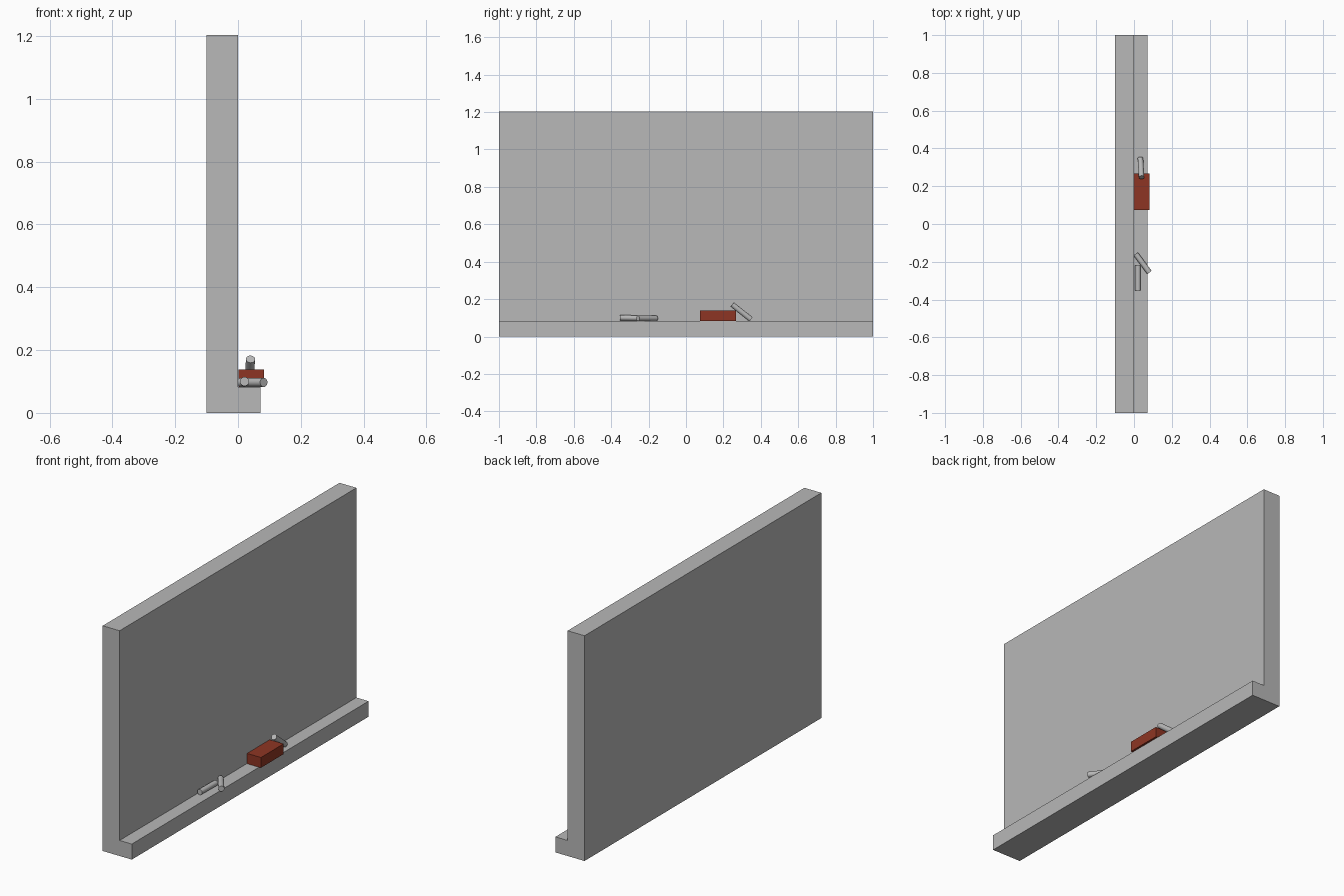
import bpy, bmesh
from mathutils import Vector

if "Cube" in bpy.data.objects:
    bpy.data.objects.remove(bpy.data.objects["Cube"])


def material(name, rgb):
    m = bpy.data.materials.new(name)
    m.diffuse_color = (*rgb, 1.0)
    m.use_nodes = True
    m.node_tree.nodes["Principled BSDF"].inputs["Base Color"].default_value = m.diffuse_color
    return m


GREY = material("light grey", (0.48, 0.48, 0.48))
RED = material("brick red", (0.27, 0.036, 0.017))


def extrude_profile(name, profile, y0, y1, mat):
    """Sweep an x-z outline along y."""
    bm = bmesh.new()
    face = bm.faces.new([bm.verts.new((x, y0, z)) for x, z in profile])
    new = bmesh.ops.extrude_face_region(bm, geom=[face])["geom"]
    bmesh.ops.translate(bm, vec=(0, y1 - y0, 0),
                        verts=[v for v in new if isinstance(v, bmesh.types.BMVert)])
    bmesh.ops.recalc_face_normals(bm, faces=bm.faces)
    me = bpy.data.meshes.new(name)
    bm.to_mesh(me)
    bm.free()
    me.materials.append(mat)
    ob = bpy.data.objects.new(name, me)
    bpy.context.collection.objects.link(ob)
    return ob


def stick(name, start, end, radius=0.0145):
    """Plain round stick between two points."""
    a, b = Vector(start), Vector(end)
    bpy.ops.mesh.primitive_cylinder_add(vertices=24, radius=radius,
                                        depth=(b - a).length, location=(a + b) / 2)
    ob = bpy.context.object
    ob.name = name
    ob.rotation_euler = (b - a).to_track_quat('Z', 'Y').to_euler()
    ob.data.materials.append(GREY)
    bpy.ops.object.shade_smooth_by_angle()


# Upright board with its tray in one L-shaped section
TRAY = 0.083
extrude_profile("board_and_tray",
                [(-0.1, 0), (0.072, 0), (0.072, TRAY), (0, TRAY), (0, 1.204), (-0.1, 1.204)],
                -1, 1, GREY)

# Eraser block lying on the tray
extrude_profile("eraser",
                [(0.001, TRAY), (0.083, TRAY), (0.083, 0.138), (0.001, 0.138)],
                0.075, 0.267, RED)

# Chalk sticks: two flat on the tray, one leaning on the eraser
stick("chalk_straight", (0.021, -0.353, 0.1), (0.021, -0.22, 0.098))
stick("chalk_crossed", (0.009, -0.159, 0.097), (0.082, -0.257, 0.097))
stick("chalk_leaning", (0.04, 0.247, 0.171), (0.034, 0.347, 0.092))
